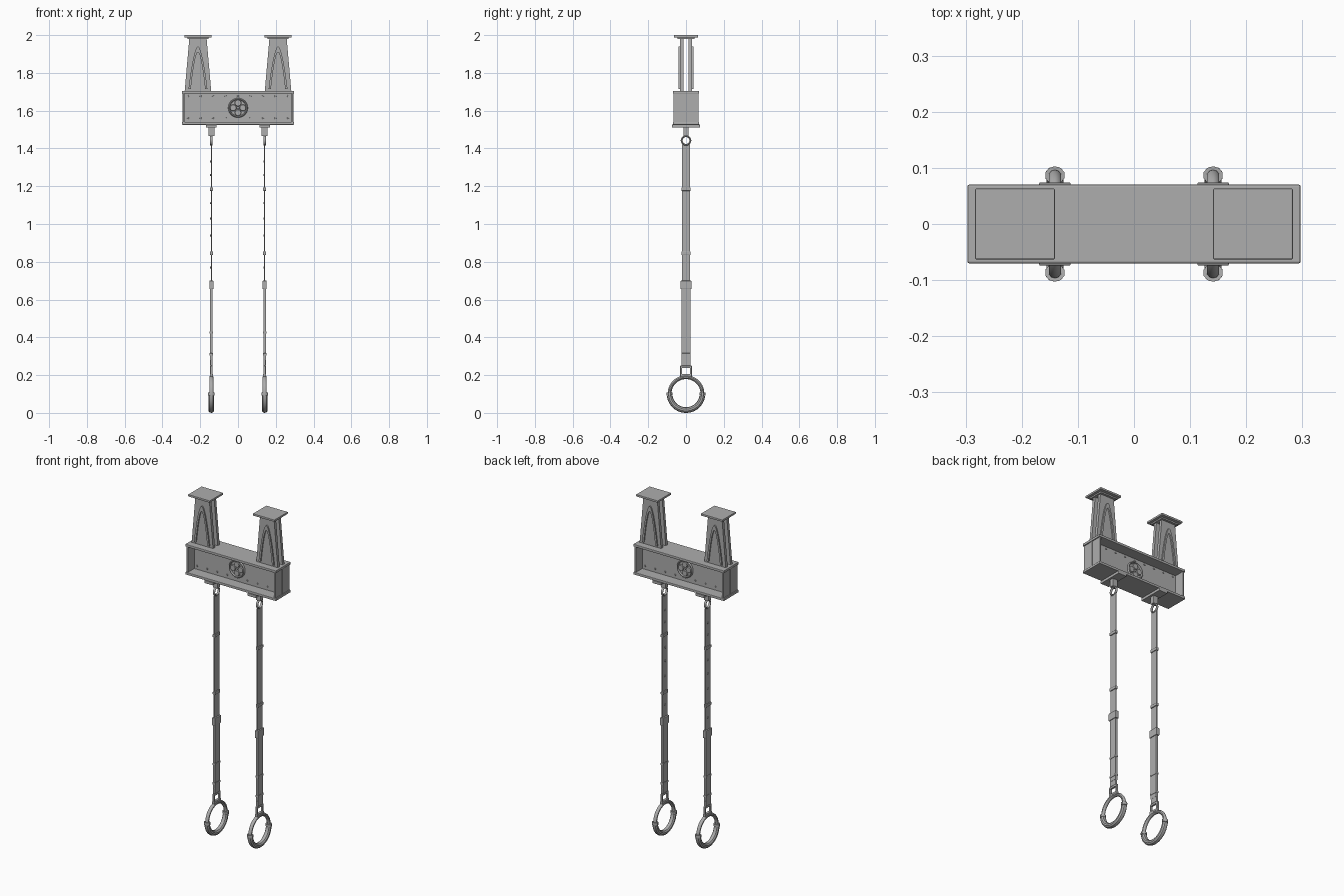
import bpy, bmesh, math
from mathutils import Vector, Matrix

if "Cube" in bpy.data.objects:
    bpy.data.objects.remove(bpy.data.objects["Cube"])

steel = bpy.data.materials.new("grey_steel")
steel.diffuse_color = (0.42, 0.42, 0.42, 1)
steel.use_nodes = True
steel.node_tree.nodes["Principled BSDF"].inputs["Base Color"].default_value = steel.diffuse_color


def finish(name, bm, smooth=False, bevel=0):
    bmesh.ops.recalc_face_normals(bm, faces=bm.faces)
    me = bpy.data.meshes.new(name)
    bm.to_mesh(me)
    bm.free()
    ob = bpy.data.objects.new(name, me)
    bpy.context.collection.objects.link(ob)
    me.materials.append(steel)
    if bevel:
        m = ob.modifiers.new("bevel", 'BEVEL')
        m.width, m.segments = bevel, 2
    if smooth:
        bpy.ops.object.select_all(action='DESELECT')
        ob.select_set(True)
        bpy.context.view_layer.objects.active = ob
        bpy.ops.object.shade_smooth_by_angle(angle=math.radians(35))
    return ob


def box(name, x0, x1, y0, y1, z0, z1, bevel=0):
    bm = bmesh.new()
    size = Matrix.Diagonal((x1 - x0, y1 - y0, z1 - z0, 1))
    mid = Matrix.Translation(((x0 + x1) / 2, (y0 + y1) / 2, (z0 + z1) / 2))
    bmesh.ops.create_cube(bm, size=1, matrix=mid @ size)
    return finish(name, bm, bevel=bevel)


def plate(name, profile, y0, y1):
    """Extrude an xz outline along y."""
    bm = bmesh.new()
    f = bm.faces.new([bm.verts.new((x, y0, z)) for x, z in profile])
    new = bmesh.ops.extrude_face_region(bm, geom=[f])["geom"]
    bmesh.ops.translate(bm, vec=(0, y1 - y0, 0),
                        verts=[v for v in new if isinstance(v, bmesh.types.BMVert)])
    return finish(name, bm)


def cylinders(name, centers, axis, r, depth, seg=12):
    bm = bmesh.new()
    rot = Vector((0, 0, 1)).rotation_difference(Vector(axis)).to_matrix().to_4x4()
    for c in centers:
        bmesh.ops.create_cone(bm, cap_ends=True, segments=seg, radius1=r, radius2=r * 0.85,
                              depth=depth, matrix=Matrix.Translation(c) @ rot)
    return finish(name, bm, smooth=True)


def hoop(name, center, normal, R, rr, rn, a0=0, a1=360, seg=40, tube=10):
    """Ring or arc; rr is the radial and rn the axial tube radius."""
    bm = bmesh.new()
    u = Vector((0, 1, 0)) if normal == 'X' else Vector((1, 0, 0))
    n = Vector((1, 0, 0)) if normal == 'X' else Vector((0, 1, 0))
    w, full = Vector((0, 0, 1)), a1 - a0 >= 360
    rows = []
    for i in range(seg if full else seg + 1):
        a = math.radians(a0 + (a1 - a0) * i / seg)
        d = u * math.cos(a) + w * math.sin(a)
        rows.append([bm.verts.new(Vector(center) + d * (R + rr * math.cos(t)) + n * rn * math.sin(t))
                     for t in (2 * math.pi * k / tube for k in range(tube))])
    for i in range(seg):
        p, q = rows[i], rows[(i + 1) % len(rows)]
        for k in range(tube):
            j = (k + 1) % tube
            bm.faces.new((p[k], p[j], q[j], q[k]))
    if not full:
        bm.faces.new(rows[0])
        bm.faces.new(rows[-1])
    return finish(name, bm, smooth=True)


# Crossbeam: flanges, central web and end stiffeners
box("beam_top_flange", -0.297, 0.297, -0.07, 0.07, 1.69, 1.705, 0.003)
box("beam_bottom_flange", -0.297, 0.297, -0.07, 0.07, 1.525, 1.54, 0.003)
box("beam_web", -0.295, 0.295, -0.006, 0.006, 1.54, 1.69)
for sx in (-1, 1):
    for sy in (-1, 1):
        xs, ys = sorted((sx * 0.282, sx * 0.291)), sorted((sy * 0.006, sy * 0.066))
        box("beam_end_stiffener", *xs, *ys, 1.54, 1.69)

# Rivets and round four-lobed ornament on both sides of the web
for s in (-1, 1):
    cylinders("beam_rivets", [(i * 0.066, s * 0.008, z) for i in range(-4, 5) for z in (1.56, 1.677)],
              (0, s, 0), 0.005, 0.006, 8)
    hoop("ornament_rim", (0, s * 0.008, 1.615), 'Y', 0.047, 0.005, 0.008)
    lobes = [(0.0255 * math.cos(k * math.pi / 2), s * 0.009, 1.615 + 0.0255 * math.sin(k * math.pi / 2))
             for k in range(4)]
    cylinders("ornament_lobes", lobes, (0, s, 0), 0.018, 0.01, 20)
    cylinders("ornament_hub", [(0, s * 0.009, 1.615)], (0, s, 0), 0.008, 0.012, 12)

# Tapered supports: paired plates with raised pointed arches and a cap
for cx in (-0.212, 0.212):
    box("support_cap", cx - 0.071, cx + 0.071, -0.063, 0.063, 1.988, 2.0, 0.002)
    box("support_cap_base", cx - 0.055, cx + 0.055, -0.045, 0.045, 1.98, 1.988)
    arch = []
    for w, top, order in ((0.050, 1.94, range(-10, 11)), (0.038, 1.91, range(10, -11, -1))):
        arch += [(cx + w * i / 10, 1.715 + (top - 1.715) * (1 - abs(i / 10) ** 1.8)) for i in order]
    for s in (-1, 1):
        plate("support_plate", [(cx - 0.07, 1.705), (cx + 0.07, 1.705), (cx + 0.046, 1.98), (cx - 0.046, 1.98)],
              s * 0.013, s * 0.031)
        plate("support_arch", arch, s * 0.03, s * 0.039)

# Hanging assemblies, one on each side
for cx in (-0.141, 0.141):
    # Mount under the beam
    box("mount_plate", cx - 0.028, cx + 0.028, -0.074, 0.074, 1.51, 1.526, 0.002)
    box("mount_block", cx - 0.016, cx + 0.016, -0.013, 0.013, 1.465, 1.511, 0.002)
    hoop("hanger_loop", (cx, 0, 1.442), 'X', 0.023, 0.005, 0.007, seg=24)

    # Upper and doubled lower strap
    box("upper_strap", cx - 0.003, cx + 0.003, -0.022, 0.022, 0.66, 1.422)
    box("lower_strap", cx - 0.007, cx + 0.007, -0.023, 0.023, 0.28, 0.68, 0.001)
    for z in (1.185, 0.845):
        box("strap_band", cx - 0.008, cx + 0.008, -0.025, 0.025, z - 0.009, z + 0.009, 0.002)
    box("strap_buckle", cx - 0.011, cx + 0.011, -0.029, 0.029, 0.655, 0.70, 0.003)
    for z in (0.425, 0.31):
        box("lower_strap_band", cx - 0.009, cx + 0.009, -0.024, 0.024, z - 0.006, z + 0.006, 0.001)
    cylinders("strap_studs", [(cx - 0.004, 0, z) for z in (1.33, 1.26, 1.11, 1.03, 0.94, 0.77)],
              (-1, 0, 0), 0.006, 0.006, 10)

    # Link between strap and hand ring
    box("strap_end_clip", cx - 0.006, cx + 0.006, -0.024, 0.024, 0.25, 0.282, 0.002)
    for s in (-1, 1):
        ys = sorted((s * 0.021, s * 0.031))
        box("link_side", cx - 0.006, cx + 0.006, *ys, 0.198, 0.246, 0.002)
    box("link_top", cx - 0.006, cx + 0.006, -0.031, 0.031, 0.238, 0.25, 0.002)
    box("link_bottom", cx - 0.008, cx + 0.008, -0.031, 0.031, 0.186, 0.206, 0.002)

    # Hand ring with a thicker lower grip and end collars
    hoop("hand_ring", (cx, 0, 0.102), 'X', 0.087, 0.010, 0.011, seg=48)
    hoop("ring_grip", (cx, 0, 0.102), 'X', 0.087, 0.015, 0.016, 187, 353, seg=28)
    for a in (-5, 177):
        hoop("grip_collar", (cx, 0, 0.102), 'X', 0.087, 0.016, 0.018, a - 1, a + 9, seg=4)
